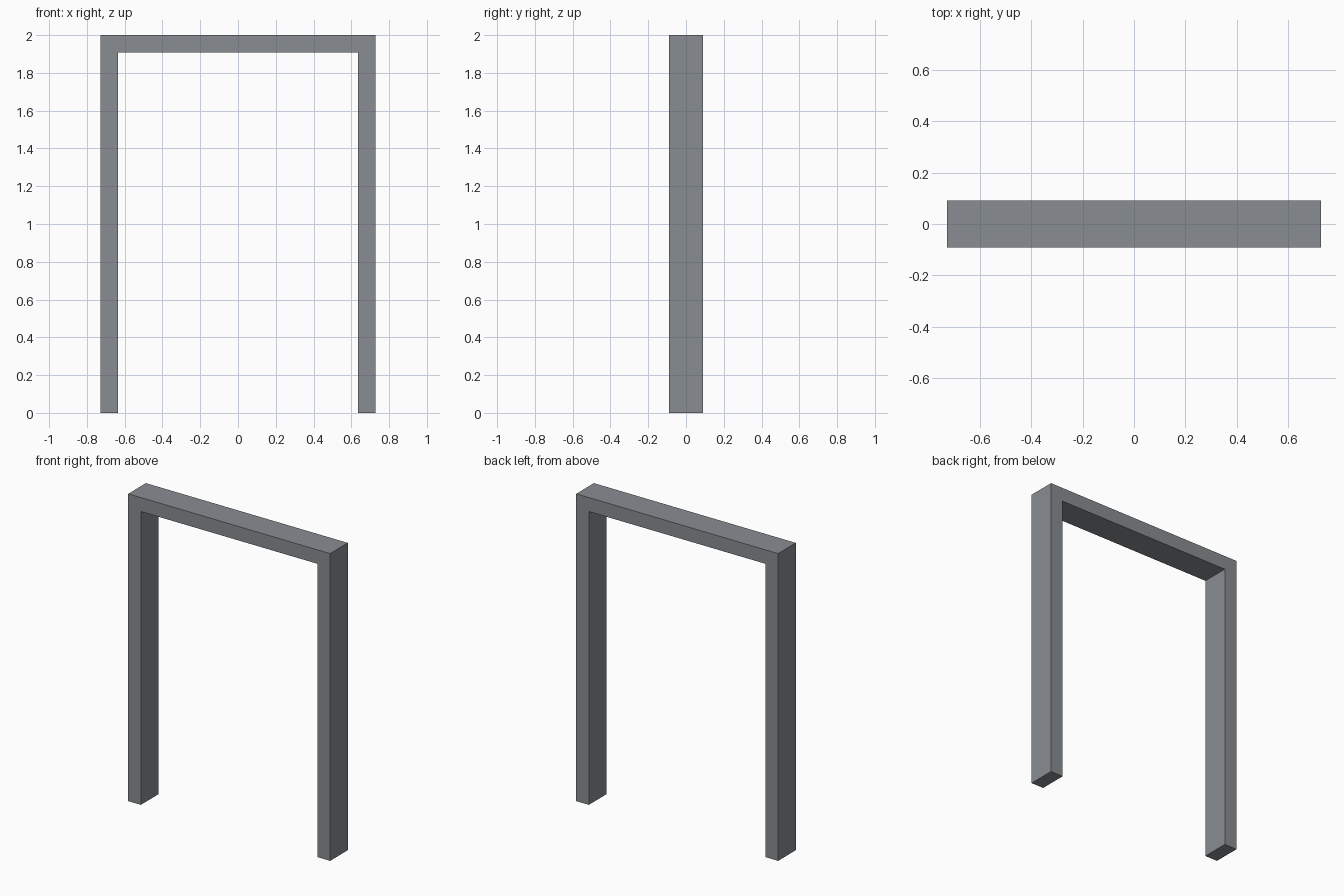
import bpy, bmesh
from mathutils import Vector

if "Cube" in bpy.data.objects:
    bpy.data.objects.remove(bpy.data.objects["Cube"])

HALF_W = 0.727   # half of outer width
HEIGHT = 2.0
THICK = 0.091    # thickness of posts and lintel
DEPTH = 0.182    # front to back


def extruded_profile(name, points, depth):
    """Extrude an x-z outline along y, centred on y = 0."""
    bm = bmesh.new()
    face = bm.faces.new([bm.verts.new((x, -depth / 2, z)) for x, z in points])
    out = bmesh.ops.extrude_face_region(bm, geom=[face])
    verts = [g for g in out["geom"] if isinstance(g, bmesh.types.BMVert)]
    bmesh.ops.translate(bm, verts=verts, vec=Vector((0, depth, 0)))
    bmesh.ops.recalc_face_normals(bm, faces=bm.faces)
    mesh = bpy.data.meshes.new(name)
    bm.to_mesh(mesh)
    bm.free()
    obj = bpy.data.objects.new(name, mesh)
    bpy.context.collection.objects.link(obj)
    return obj


# Dark slate grey
slate = bpy.data.materials.new("slate_grey")
slate.diffuse_color = (0.246, 0.27, 0.288, 1)
slate.use_nodes = True
slate.node_tree.nodes["Principled BSDF"].inputs["Base Color"].default_value = slate.diffuse_color

# Door frame: two posts joined by a lintel, open at the bottom
inner = HALF_W - THICK
right = [(inner, HEIGHT - THICK), (inner, 0), (HALF_W, 0), (HALF_W, HEIGHT)]
left = [(-x, z) for x, z in reversed(right)]
frame = extruded_profile("door_frame", right + left, DEPTH)
frame.data.materials.append(slate)
